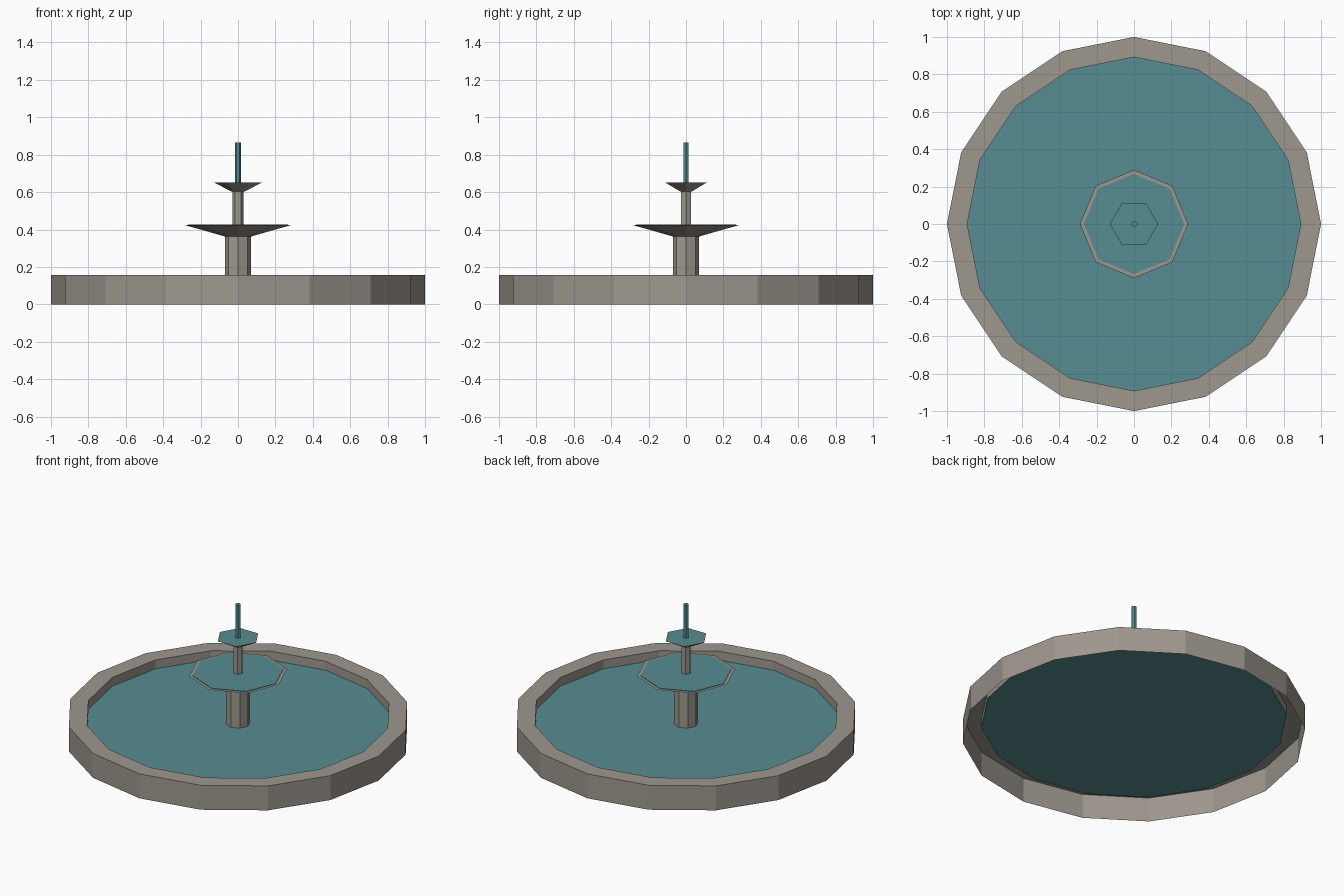
import bpy
import bmesh
import math

cube = bpy.data.objects.get("Cube")
if cube:
    bpy.data.objects.remove(cube, do_unlink=True)


def make_material(name, rgb):
    mat = bpy.data.materials.new(name)
    mat.use_nodes = True
    color = (*rgb, 1.0)
    mat.diffuse_color = color
    mat.node_tree.nodes["Principled BSDF"].inputs["Base Color"].default_value = color
    return mat


stone = make_material("warm_grey_stone", (0.34, 0.31, 0.27))
water = make_material("teal_water", (0.095, 0.265, 0.29))


def lathe(name, profile, sides, mat, cap_bottom=False, cap_top=False, top_mat=None):
    """Flat-faced turned part; profile is (radius, z) pairs, first vertex on +x."""
    bm = bmesh.new()
    rings = []
    for radius, z in profile:
        angles = [math.tau * i / sides for i in range(sides)]
        rings.append([bm.verts.new((radius * math.cos(a), radius * math.sin(a), z))
                      for a in angles])
    for low, high in zip(rings, rings[1:]):
        for i in range(sides):
            j = (i + 1) % sides
            bm.faces.new((low[i], low[j], high[j], high[i]))
    if cap_bottom:
        bm.faces.new(rings[0][::-1])
    if cap_top:
        top = bm.faces.new(rings[-1])
        top.material_index = 1 if top_mat else 0
    mesh = bpy.data.meshes.new(name)
    bm.to_mesh(mesh)
    bm.free()
    mesh.materials.append(mat)
    if top_mat:
        mesh.materials.append(top_mat)
    obj = bpy.data.objects.new(name, mesh)
    bpy.context.collection.objects.link(obj)
    return obj


# Basin: hollow wall, open underneath, with the pool sheet inside
pool_z = 0.1
lathe("basin_wall", [(1, 0), (1, 0.157), (0.892, 0.157), (0.892, pool_z)], 16, stone)
lathe("pool_water", [(0.892, pool_z)], 16, water, cap_top=True)

# Lower tier: octagonal pillar and dish with a stone lip around the water
lathe("lower_pillar", [(0.07, pool_z), (0.07, 0.365)], 8, stone)
lathe("lower_bowl", [(0.07, 0.363), (0.289, 0.425)], 8, stone,
      cap_bottom=True, cap_top=True)
lathe("lower_bowl_water", [(0.268, 0.425), (0.268, 0.428)], 8, water, cap_top=True)

# Upper tier: hexagonal pillar and small brimming dish
lathe("upper_pillar", [(0.03, 0.425), (0.03, 0.605)], 6, stone)
lathe("upper_bowl", [(0.035, 0.603), (0.129, 0.652)], 6, stone,
      cap_bottom=True, cap_top=True, top_mat=water)

# Water jet
lathe("water_jet", [(0.016, 0.652), (0.016, 0.866)], 6, water, cap_top=True)
